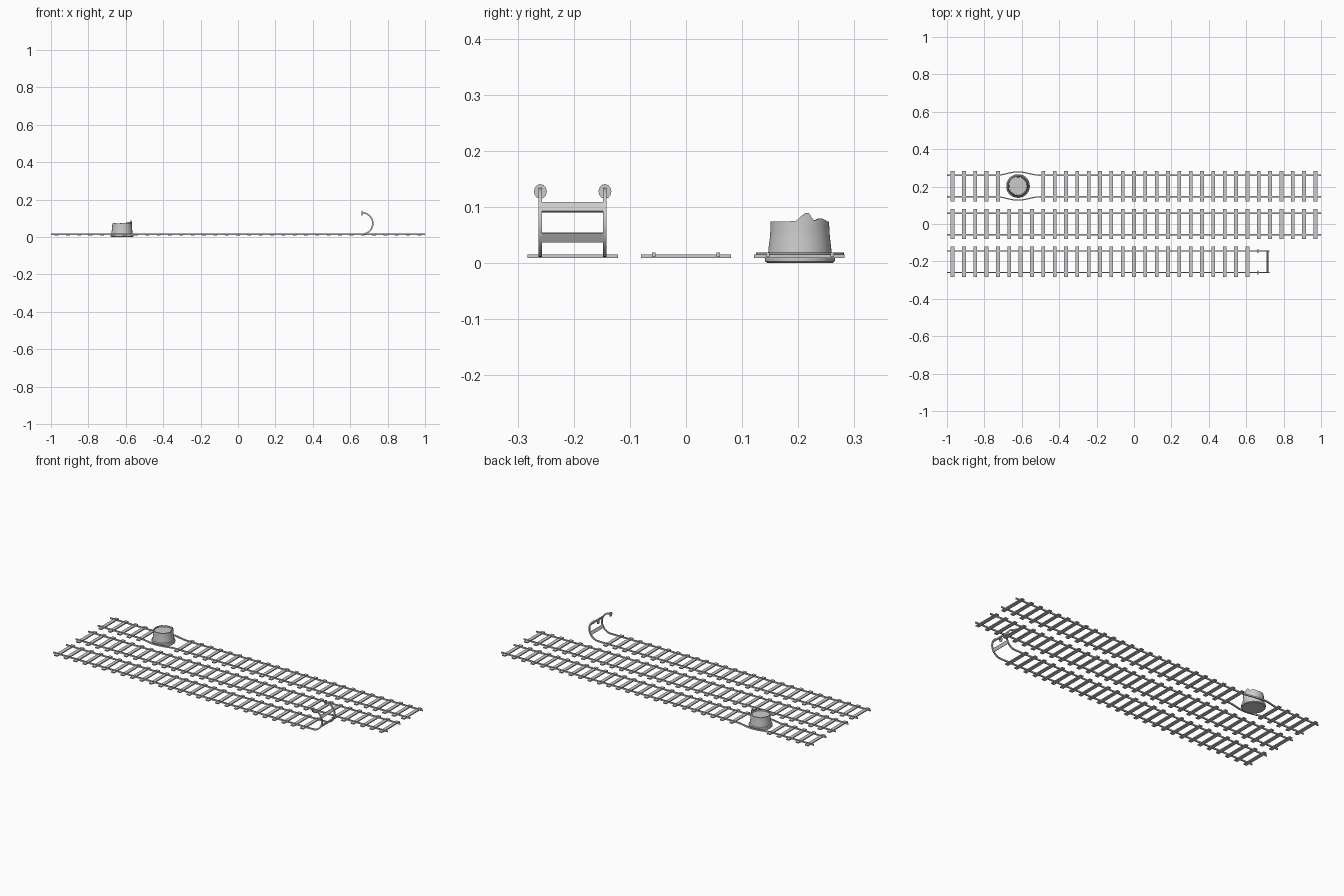
import bpy, bmesh, math, random
from mathutils import Vector, Matrix

if "Cube" in bpy.data.objects:
    bpy.data.objects.remove(bpy.data.objects["Cube"])

random.seed(4)
HALF = 0.0575                 # rail offset from track centre
RAIL_W, RAIL_H, RAIL_Z = 0.006, 0.008, 0.0145
PITCH = 1.94 / 32             # sleeper spacing
STUMP = Vector((-0.62, 0.203, 0))


def finish(bm, name, smooth=True):
    bmesh.ops.recalc_face_normals(bm, faces=bm.faces)
    me = bpy.data.meshes.new(name)
    bm.to_mesh(me)
    bm.free()
    ob = bpy.data.objects.new(name, me)
    bpy.context.collection.objects.link(ob)
    if smooth:
        bpy.ops.object.select_all(action='DESELECT')
        ob.select_set(True)
        bpy.context.view_layer.objects.active = ob
        bpy.ops.object.shade_smooth_by_angle(angle=math.radians(35))
    return ob


def bridge(bm, a, b):
    n = len(a)
    for i in range(n):
        bm.faces.new((a[i], a[(i + 1) % n], b[(i + 1) % n], b[i]))


def add_box(bm, center, size, rot=Matrix.Identity(4)):
    bmesh.ops.create_cube(bm, size=1, matrix=Matrix.Translation(center) @ rot @ Matrix.Diagonal((*size, 1)))


def rail(name, path, vertical=False):
    """Sweep the rectangular rail section along a path."""
    bm, prev = bmesh.new(), None
    for i, p in enumerate(path):
        t = (path[min(i + 1, len(path) - 1)] - path[max(i - 1, 0)]).normalized()
        side = Vector((0, 1, 0)) if vertical else Vector((0, 0, 1)).cross(t).normalized()
        up = t.cross(side)
        ring = [bm.verts.new(p + side * a * RAIL_W / 2 + up * b * RAIL_H / 2)
                for a, b in ((-1, -1), (1, -1), (1, 1), (-1, 1))]
        if prev:
            bridge(bm, prev, ring)
        else:
            bm.faces.new(ring[::-1])
        prev = ring
    bm.faces.new(prev)
    return finish(bm, name)


def sleepers(name, y, indices):
    bm = bmesh.new()
    for k in indices:
        add_box(bm, (-0.97 + k * PITCH, y, 0.012), (0.02, 0.161, 0.006))
    finish(bm, name, False)


# sleepers of the three tracks
sleepers("middle_sleepers", 0, range(33))
sleepers("back_sleepers", 0.202, [k for k in range(33) if k not in (5, 6, 7)])
sleepers("front_sleepers", -0.202, range(27))

# rails: straight, bulging around the stump, and curled up at the end
CX, CZ, R = 0.663, 0.0725, 0.058 - 0.0005
for s, label in ((-1, "near"), (1, "far")):
    rail(f"middle_{label}_rail", [Vector((x, s * HALF, RAIL_Z)) for x in (-1, 1)])

    xs = [-1] + [-0.74 + 0.24 * i / 24 for i in range(25)] + [1]
    bulge = [0.018 * 0.5 * (1 + math.cos(math.pi * max(-1, min(1, (x - STUMP.x) / 0.12)))) for x in xs]
    rail(f"back_{label}_rail",
         [Vector((x, 0.203 + s * (HALF + b), RAIL_Z)) for x, b in zip(xs, bulge)])

    y = -0.202 + s * HALF
    arc = [Vector((CX + R * math.sin(a), y, CZ - R * math.cos(a)))
           for a in (math.pi * i / 28 for i in range(29))]
    rail(f"front_{label}_rail", [Vector((-1, y, RAIL_Z))] + arc, vertical=True)

    # flattened rail tip
    bm = bmesh.new()
    bmesh.ops.create_cone(bm, cap_ends=True, segments=12, radius1=0.011, radius2=0.0115, depth=0.004,
                          matrix=Matrix.Translation((CX, y, 0.1275)) @ Matrix.Rotation(math.pi / 2, 4, 'Y')
                          @ Matrix.Diagonal((1.15, 1, 1, 1)))
    finish(bm, f"{label}_rail_tip")

# cross bars on the curl
bm = bmesh.new()
for deg in (-28, 28):
    a = math.radians(deg)
    add_box(bm, (CX + R * math.cos(a), -0.202, CZ + R * math.sin(a)), (0.005, 2 * HALF, 0.018),
            Matrix.Rotation(-a, 4, 'Y'))
finish(bm, "curl_cross_bars", False)

# broken stump: lathed body with a jagged rim and sunken top
RIM = ((-180, .073), (-10, .0745), (16, .092), (28, .075), (46, .080), (75, .073), (180, .073))


def rim_height(deg):
    for (a0, z0), (a1, z1) in zip(RIM, RIM[1:]):
        if deg <= a1:
            base = z0 + (z1 - z0) * (deg - a0) / (a1 - a0)
            if a0 == -10 and deg < 0:
                base = 0.0755
            return base + (random.uniform(-0.002, 0.001) if abs(deg) > 90 else 0)


N = 60
degs = [-180 + 360 * i / N for i in range(N)]
rims = [rim_height(d) for d in degs]
profile = [(0.058, 0), (0.062, 0.003), (0.063, 0.010), (0.0615, 0.016), (0.0565, 0.019),
           (0.0555, 0.030), (0.0535, 0.045), (0.0525, 0.060), (0.052, None), (0.0475, None), (0.047, 0.066)]
bm, prev = bmesh.new(), None
for r, z in profile:
    ring = [bm.verts.new(STUMP + Vector((r * math.cos(math.radians(d)), r * math.sin(math.radians(d)),
                                         h if z is None else z))) for d, h in zip(degs, rims)]
    if prev:
        bridge(bm, prev, ring)
    else:
        bm.faces.new(ring[::-1])
    prev = ring
bm.faces.new(prev)
finish(bm, "stump")
